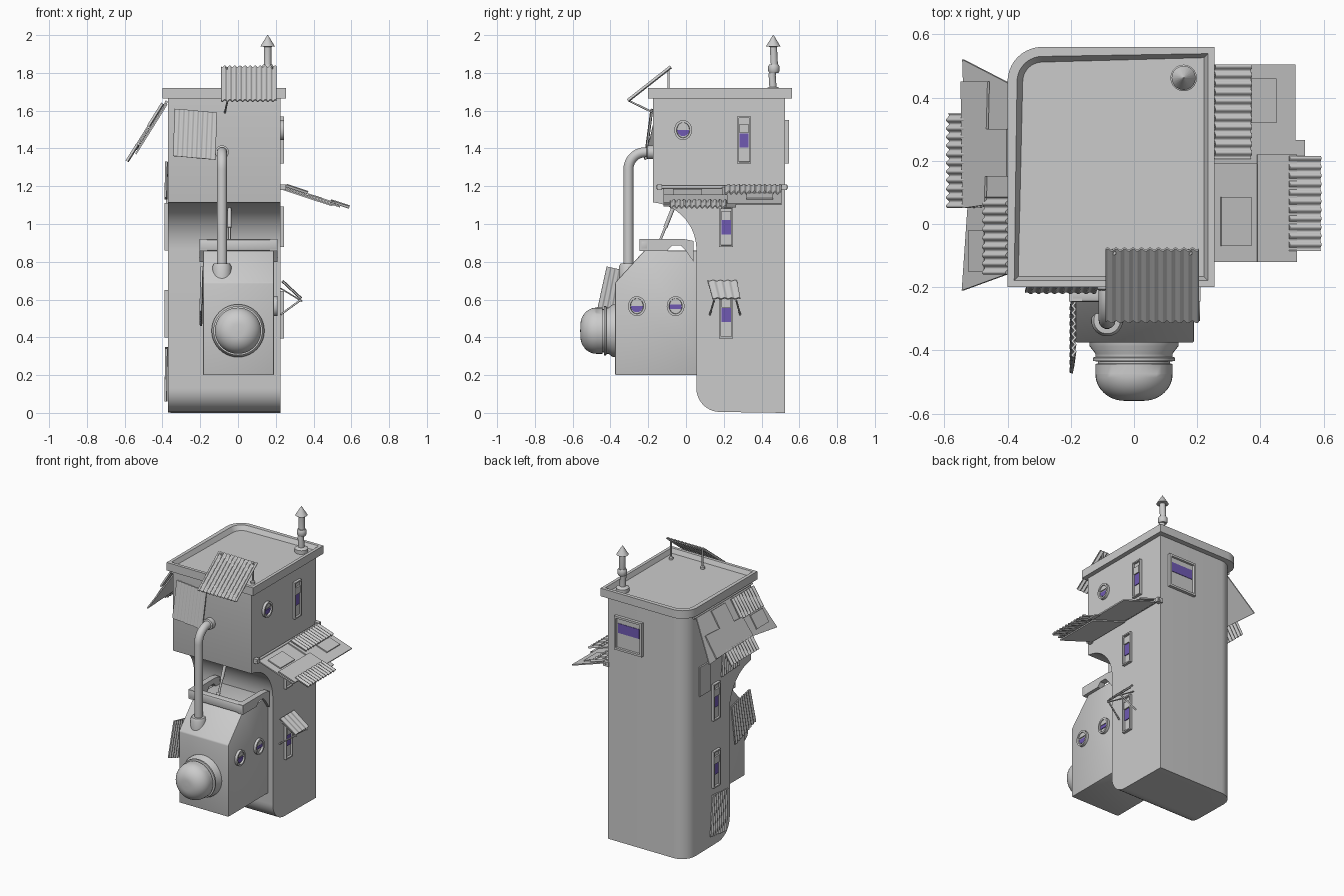
import bpy, bmesh, math
from mathutils import Matrix, Vector as V

if "Cube" in bpy.data.objects:
    bpy.data.objects.remove(bpy.data.objects["Cube"])

GLASS = bpy.data.materials.new("glass")
GLASS.diffuse_color = (0.16, 0.1, 0.45, 1)
GLASS.use_nodes = True
GLASS.node_tree.nodes["Principled BSDF"].inputs["Base Color"].default_value = GLASS.diffuse_color


def frame(u, v, n, o=(0, 0, 0)):
    m = Matrix((u, v, n)).transposed().to_4x4()
    m.translation = V(o)
    return m


def right(o=(0, 0, 0)): return frame((0, 1, 0), (0, 0, 1), (1, 0, 0), o)
def left(o): return frame((0, -1, 0), (0, 0, 1), (-1, 0, 0), o)
def back(o): return frame((-1, 0, 0), (0, 0, 1), (0, 1, 0), o)
def up(o=(0, 0, 0)): return Matrix.Translation(o)
def front(o): return frame((1, 0, 0), (0, 0, 1), (0, -1, 0), o)


def finish(name, bm, m=None, angle=35, mat=None):
    if m is not None:
        bm.transform(m)
    bmesh.ops.recalc_face_normals(bm, faces=bm.faces)
    me = bpy.data.meshes.new(name)
    bm.to_mesh(me)
    bm.free()
    ob = bpy.data.objects.new(name, me)
    bpy.context.collection.objects.link(ob)
    if mat:
        me.materials.append(mat)
    bpy.ops.object.select_all(action='DESELECT')
    bpy.context.view_layer.objects.active = ob
    ob.select_set(True)
    bpy.ops.object.shade_smooth_by_angle(angle=math.radians(angle))
    return ob


def prism_bm(pts, d0, d1):
    bm = bmesh.new()
    a = [bm.verts.new((u, v, d0)) for u, v in pts]
    b = [bm.verts.new((u, v, d1)) for u, v in pts]
    bm.faces.new(a[::-1])
    top = bm.faces.new(b)
    for i in range(len(a)):
        j = (i + 1) % len(a)
        bm.faces.new((a[i], a[j], b[j], b[i]))
    bm.normal_update()
    return bm, top


def rect(u0, u1, v0, v1): return [(u0, v0), (u1, v0), (u1, v1), (u0, v1)]


def arc(c, r, a0, a1, n=12, rv=None):
    return [(c[0] + r * math.cos(math.radians(a0 + (a1 - a0) * i / n)),
             c[1] + (rv or r) * math.sin(math.radians(a0 + (a1 - a0) * i / n))) for i in range(n + 1)]


def prism(name, pts, d0, d1, m, mat=None, bevel=0):
    bm, _ = prism_bm(pts, d0, d1)
    if bevel:
        bmesh.ops.bevel(bm, geom=bm.edges[:], offset=bevel, segments=2, affect='EDGES', profile=0.5)
    return finish(name, bm, m, mat=mat)


def window(name, m, outline, glass, rim=0.012, depth=0.018):
    bm, top = prism_bm(outline, -0.01, depth)
    bmesh.ops.inset_region(bm, faces=[top], thickness=rim)
    bmesh.ops.inset_region(bm, faces=[top], thickness=0.002, depth=-0.013)
    finish(name + "_frame", bm, m)
    prism(name + "_glass", glass, 0, 0.01, m, GLASS)


def lathe(name, prof, m, n=32):
    bm = bmesh.new()
    rings = [[bm.verts.new((r * math.cos(2 * math.pi * i / n), r * math.sin(2 * math.pi * i / n), h))
              for i in range(n)] for r, h in prof]
    for a, b in zip(rings, rings[1:]):
        for i in range(n):
            bm.faces.new((a[i], a[(i + 1) % n], b[(i + 1) % n], b[i]))
    bm.faces.new(rings[0][::-1])
    bm.faces.new(rings[-1])
    return finish(name, bm, m, 40)


def tube(name, pts, r, res=3):
    cu = bpy.data.curves.new(name, 'CURVE')
    cu.dimensions, cu.bevel_depth, cu.bevel_resolution, cu.use_fill_caps = '3D', r, res, True
    s = cu.splines.new('POLY')
    s.points.add(len(pts) - 1)
    for p, co in zip(s.points, pts):
        p.co = (*co, 1)
    ob = bpy.data.objects.new(name, cu)
    bpy.context.collection.objects.link(ob)
    bpy.ops.object.select_all(action='DESELECT')
    bpy.context.view_layer.objects.active = ob
    ob.select_set(True)
    bpy.ops.object.convert(target='MESH')
    bpy.ops.object.shade_smooth_by_angle(angle=math.radians(50))


def sheet(name, a, b, c, d, waves=0, thick=0.008, amp=0.006):
    """Plate a-b-c-d; ridges repeat along a-b and run along a-d."""
    a, b, c, d = map(V, (a, b, c, d))
    nrm = (b - a).cross(d - a).normalized()
    n = max(1, waves * 6)
    bm = bmesh.new()
    rows = []
    for i in range(n + 1):
        t = i / n
        w = nrm * (amp * math.sin(t * waves * 2 * math.pi))
        p, q = a.lerp(b, t) + w, d.lerp(c, t) + w
        rows.append([bm.verts.new(x + nrm * s) for x, s in
                     ((p, -thick / 2), (q, -thick / 2), (q, thick / 2), (p, thick / 2))])
    for r, s in zip(rows, rows[1:]):
        for k in range(4):
            bm.faces.new((r[k], r[(k + 1) % 4], s[(k + 1) % 4], s[k]))
    bm.faces.new(rows[0])
    bm.faces.new(rows[-1])
    return finish(name, bm, angle=50)


# Tower: side profile swept across, rear left corner rounded
prof = [(0.525, 0), (0.525, 1.68), (-0.175, 1.68), (-0.175, 1.12)]
prof += arc((-0.195, 0.865), 0.25, 85, 0, 16) + arc((0.18, 0.13), 0.125, 180, 270, 10)
bm, _ = prism_bm(prof, -0.37, 0.225)
e = [e for e in bm.edges if all(v.co.x > 0.52 and v.co.z < -0.36 for v in e.verts)]
bmesh.ops.bevel(bm, geom=e, offset=0.1, segments=10, affect='EDGES', profile=0.5)
finish("tower", bm, right())

# Roof cap with sunken floor
roof = [(-0.4, -0.2), (0.255, -0.2), (0.255, 0.56)] + arc((-0.29, 0.45), 0.11, 90, 180, 10)
bm, top = prism_bm(roof, 1.665, 1.72)
bmesh.ops.inset_region(bm, faces=[top], thickness=0.03)
bmesh.ops.inset_region(bm, faces=[top], thickness=0.018, depth=-0.03)
finish("roof_cap", bm)

# Front annex and its balcony parapet
prism("annex", [(-0.375, 0.2), (0.1, 0.2), (0.1, 0.86), (-0.22, 0.86), (-0.375, 0.69)],
      -0.185, 0.19, right(), bevel=0.006)
prism("parapet_front", rect(-0.205, 0.21, -0.247, -0.195), 0.857, 0.92, up(), bevel=0.012)
for n, x0, x1 in (("left", -0.205, -0.165), ("right", 0.17, 0.21)):
    lip = [(-0.245, 0.857), (-0.1, 0.857), (-0.075, 0.885), (-0.025, 0.885), (0, 0.857),
           (0.04, 0.8), (0.04, 0.91), (-0.01, 0.92), (-0.245, 0.92)]
    prism("parapet_" + n, lip, x0, x1, right())
tube("balcony_strut", [(-0.045, -0.155, 0.87), (-0.045, -0.065, 1.09)], 0.007)
tube("balcony_strut_sleeve", [(-0.045, -0.11, 0.98), (-0.045, -0.062, 1.1)], 0.011)
tube("balcony_strut_foot", [(-0.045, -0.16, 0.87), (-0.045, -0.145, 0.905)], 0.012)

# Round dome on annex front
dome = [(0.14, -0.01), (0.14, 0.012), (0.122, 0.035), (0.122, 0.045), (0.13, 0.048), (0.13, 0.058), (0.114, 0.06),
        (0.114, 0.066), (0.122, 0.068), (0.122, 0.1)]
dome += [(0.03 + x, y) for x, y in arc((0, 0.1), 0.092, 0, 88, 12, 0.084)] + [(0.002, 0.185)]
lathe("dome", dome, front((0, -0.375, 0.435)), 40)

# Steam pipe with elbow and flanges
elbow = arc((-0.215, 1.29), 0.09, 180, 90, 10)
tube("steam_pipe", [(-0.085, -0.305, 0.72)] + [(-0.085, y, z) for y, z in elbow] + [(-0.085, -0.17, 1.38)], 0.027, 5)
lathe("pipe_base", [(0.05, 0), (0.05, 0.075), (0.042, 0.09), (0.02, 0.092)], up((-0.085, -0.305, 0.7)))
lathe("pipe_wall_flange", [(0.036, 0), (0.036, 0.03), (0.026, 0.035)], front((-0.085, -0.175, 1.38)))

# Roof chimney
P = (0.157, 0.462)
lathe("chimney_base", [(0.042, 0), (0.042, 0.03), (0.022, 0.04)], up((*P, 1.685)), 20)
tube("chimney_pipe", [(*P, 1.7), (P[0], P[1] - 0.006, 1.79), (P[0], P[1] + 0.006, 1.84), (*P, 1.95)], 0.02)
lathe("chimney_collar", [(0.024, 0), (0.03, 0.01), (0.03, 0.035), (0.024, 0.045)], up((P[0], P[1] + 0.003, 1.8)), 20)
lathe("chimney_hood", [(0.02, 0), (0.038, 0.003), (0.002, 0.062)], up((*P, 1.938)), 20)

# Windows
tall = rect(-0.037, 0.037, -0.125, 0.125)
short = rect(-0.037, 0.037, -0.107, 0.107)
pane = rect(-0.024, 0.024, -0.04, 0.035)
for n, m, o in (("right_low", right((0.225, 0.213, 0.52)), tall), ("right_mid", right((0.225, 0.213, 0.985)), short),
                ("right_top", right((0.225, 0.308, 1.445)), tall), ("left_low", left((-0.37, 0.213, 0.525)), tall),
                ("left_mid", left((-0.37, 0.213, 0.985)), tall)):
    window(n, m, o, pane)
    prism(n + "_shutter", rect(-0.024, 0.024, 0.037, 0.085), -0.005, 0.016, m)
half = arc((0, 0), 0.032, 180, 360)
ring = arc((0, 0), 0.047, 0, 345, 23, 0.053)
for n, o, g in (("round_top", (0.225, -0.015, 1.497), half), ("round_front", (0.19, -0.26, 0.565), half),
                ("round_rear", (0.19, -0.055, 0.565), rect(-0.032, 0.032, -0.014, 0.008))):
    window(n, right(o), ring, g)
    prism(n + "_lid", arc((0, 0.01), 0.03, 0, 180), -0.005, 0.012, right(o))
window("rear_window", back((0.06, 0.525, 1.435)), rect(-0.105, 0.105, -0.115, 0.115),
       rect(-0.08, 0.08, 0, 0.065), 0.02, 0.02)


# Right awning: layered scrap plates on a beam
def R(x, y, k=0): return (x, y, 1.205 - (x - 0.24) * 0.33 + k)


def plates(fn, tag, rows):
    for i, (x0, x1, y0, y1, k, w) in enumerate(rows):
        sheet(f"{tag}_{i}", fn(x0, y0, k), fn(x0, y1, k), fn(x1, y1, k), fn(x1, y0, k), w)


tube("right_awning_beam", [(0.24, -0.155, 1.195), (0.24, 0.54, 1.195)], 0.008)
for y in (-0.14, 0.52):
    prism("beam_bracket", rect(y - 0.014, y + 0.014, 1.18, 1.21), 0.215, 0.255, right())
plates(R, "right_awning_plate", [
    (0.24, 0.51, 0.19, 0.505, -0.012, 0), (0.24, 0.5, -0.12, 0.2, -0.022, 0), (0.255, 0.37, 0.205, 0.505, 0.004, 11),
    (0.39, 0.515, -0.12, 0.22, -0.004, 0), (0.49, 0.59, -0.085, 0.215, 0.0, 11), (0.275, 0.37, -0.07, 0.085, -0.012, 0),
    (0.37, 0.45, 0.32, 0.46, -0.003, 0), (0.5, 0.54, 0.2, 0.265, -0.015, 0)])


# Left awning: steep fan of plates
def L(x, y, k=0): return (x - 0.85 * k, y, 1.64 + (x + 0.385) * 1.6 + 0.53 * k)


tube("left_awning_beam", [(-0.38, -0.17, 1.645), (-0.38, 0.46, 1.645)], 0.008)
sheet("left_awning_rear", L(-0.385, 0.06), L(-0.385, 0.44), L(-0.54, 0.52), L(-0.525, 0.05))
sheet("left_awning_front", L(-0.385, -0.15, -.01), L(-0.385, 0.1, -.01), L(-0.53, 0.08, -.01), L(-0.55, -0.21, -.01))
sheet("left_awning_overlay", L(-0.46, 0.06, .012), L(-0.45, 0.45, .012), L(-0.535, 0.45, .012), L(-0.53, 0.05, .012))
plates(L, "left_awning_plate", [(-0.525, -0.58, 0.05, 0.35, 0.008, 11), (-0.39, -0.465, -0.16, 0.085, 0.01, 9),
                                (-0.39, -0.46, 0.15, 0.3, 0.012, 0), (-0.47, -0.52, -0.15, -0.02, 0.002, 0)])

# Roof panel with struts
sheet("roof_panel", (-0.09, -0.08, 1.832), (0.205, -0.08, 1.832), (0.205, -0.308, 1.653), (-0.09, -0.308, 1.653), 11)
for x in (-0.062, 0.178):
    tube("roof_panel_post", [(x, -0.092, 1.69), (x, -0.092, 1.83)], 0.006)
    lathe("post_foot", [(0.014, 0), (0.014, 0.015), (0.007, 0.02)], up((x, -0.092, 1.69)), 12)
tube("roof_panel_brace", [(-0.055, -0.3, 1.652), (-0.07, -0.175, 1.59)], 0.005)

# Small awning over the lower right window
sheet("small_awning", (0.235, 0.115, 0.698), (0.235, 0.27, 0.698), (0.335, 0.288, 0.605), (0.335, 0.14, 0.605), 4, amp=0.004)
for y in (0.15, 0.265):
    tube("small_awning_strut", [(0.225, y + (y - 0.21) * 0.4, 0.52), (0.335, y, 0.6)], 0.005)
    tube("small_awning_rail", [(0.225, y, 0.66), (0.34, y, 0.59)], 0.004)

# Scrap sheets leaning on walls
sheet("front_sheet", (-0.335, -0.182, 1.61), (-0.11, -0.182, 1.59), (-0.12, -0.215, 1.34), (-0.345, -0.215, 1.36), 9, amp=0.003)
sheet("annex_sheet", (-0.19, -0.42, 0.775), (-0.19, -0.22, 0.73), (-0.197, -0.25, 0.46), (-0.197, -0.472, 0.54), 9, amp=0.004)
sheet("lower_left_sheet", (-0.378, 0.09, 0.34), (-0.378, 0.25, 0.35), (-0.382, 0.28, 0.08), (-0.382, 0.11, 0.06), 8, amp=0.004)
sheet("upper_left_sheet", (-0.378, -0.05, 1.33), (-0.378, 0.14, 1.31), (-0.382, 0.16, 1.13), (-0.382, -0.03, 1.14), 8, amp=0.004)
prism("left_patch", rect(-0.06, 0.06, -0.1, 0.1), -0.005, 0.01, left((-0.37, 0.33, 1.18)))
